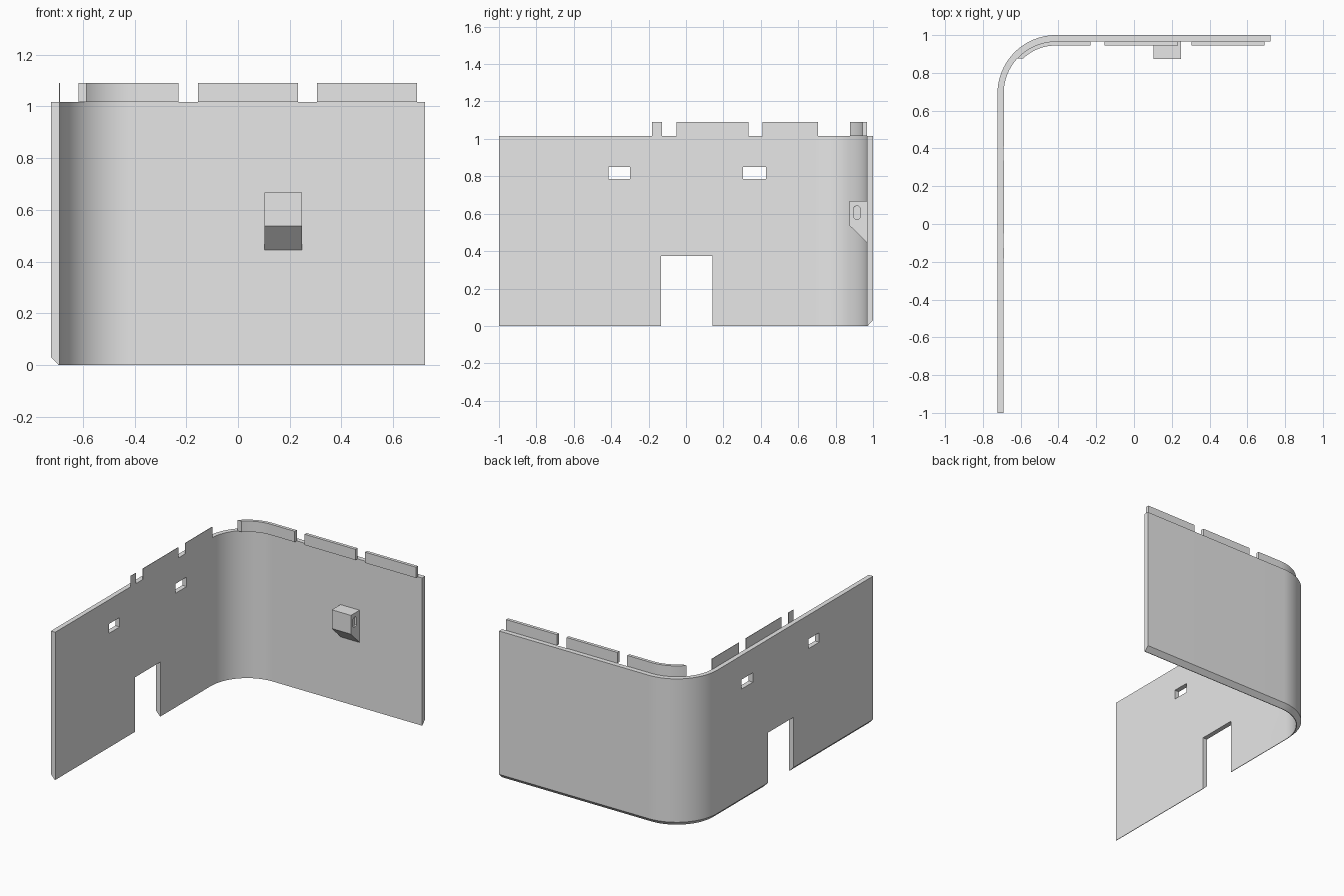
import bpy, bmesh, math
from mathutils import Vector

cube = bpy.data.objects.get("Cube")
if cube:
    bpy.data.objects.remove(cube, do_unlink=True)

grey = bpy.data.materials.new("plain grey")
grey.use_nodes = True
grey.diffuse_color = (0.8, 0.8, 0.8, 1)
grey.node_tree.nodes["Principled BSDF"].inputs["Base Color"].default_value = (0.8, 0.8, 0.8, 1)

HALF_X, TOP, THICK = 0.723, 1.016, 0.033
R_OUT = 0.31
R_IN = R_OUT - THICK
CX, CY = -HALF_X + R_OUT, 1 - R_OUT
IN_X, IN_Y = -HALF_X + THICK, 1 - THICK
CREST = 1.09


def finish(name, bm):
    bmesh.ops.recalc_face_normals(bm, faces=bm.faces)
    mesh = bpy.data.meshes.new(name)
    bm.to_mesh(mesh)
    bm.free()
    mesh.materials.append(grey)
    obj = bpy.data.objects.new(name, mesh)
    bpy.context.collection.objects.link(obj)
    return obj


def prism(name, outline, step):
    """Extrude a closed outline of 3D points along a vector."""
    bm = bmesh.new()
    face = bm.faces.new([bm.verts.new(p) for p in outline])
    ext = bmesh.ops.extrude_face_region(bm, geom=[face])
    verts = [v for v in ext["geom"] if isinstance(v, bmesh.types.BMVert)]
    bmesh.ops.translate(bm, verts=verts, vec=step)
    return finish(name, bm)


def box(name, x0, x1, y0, y1, z0, z1):
    return prism(name, [(x0, y0, z0), (x1, y0, z0), (x1, y1, z0), (x0, y1, z0)], (0, 0, z1 - z0))


def cut(obj, cutter):
    cutter.hide_render = True
    mod = obj.modifiers.new("cut", "BOOLEAN")
    mod.operation = "DIFFERENCE"
    mod.solver = "EXACT"
    mod.object = cutter
    bpy.context.view_layer.objects.active = obj
    bpy.ops.object.modifier_apply(modifier=mod.name)
    bpy.data.objects.remove(cutter, do_unlink=True)


def smooth(obj):
    bpy.ops.object.select_all(action="DESELECT")
    obj.select_set(True)
    bpy.context.view_layer.objects.active = obj
    bpy.ops.object.shade_smooth_by_angle(angle=math.radians(25))


def arc(radius, start, end, count):
    angles = [start + (end - start) * i / count for i in range(count + 1)]
    return [(CX - radius * math.cos(a), CY + radius * math.sin(a)) for a in angles]


# Wall: section with a bevelled outer foot, swept round the corner
QUARTER = math.pi / 2
section = [(0, 0), (0.004, 0), (THICK, 0.03), (THICK, TOP), (0, TOP)]
bm = bmesh.new()
rings = []
for offset, z in section:
    r = R_IN + offset
    path = [(CX - r, -1)] + arc(r, 0, QUARTER, 24) + [(HALF_X, CY + r)]
    rings.append([bm.verts.new((x, y, z)) for x, y in path])
for a, b in zip(rings, rings[1:] + rings[:1]):
    for i in range(len(a) - 1):
        bm.faces.new((a[i], a[i + 1], b[i + 1], b[i]))
for end in (0, -1):
    bm.faces.new([ring[end] for ring in rings])
wall = finish("corner_wall", bm)

# Doorway and two window slots in the side wall
for y0, y1, z0, z1 in ((-0.135, 0.143, -0.1, 0.375),
                       (-0.415, -0.3, 0.785, 0.85),
                       (0.305, 0.427, 0.785, 0.85)):
    cut(wall, box("opening_cutter", -0.9, -0.5, y0, y1, z0, z1))
smooth(wall)

# Thin crest plates on the side wall
for i, (y0, y1) in enumerate(((-0.182, -0.127), (-0.05, 0.335), (0.41, 0.705))):
    box(f"side_crest_{i + 1}", IN_X - 0.002, IN_X + 0.001, y0, y1, TOP, CREST)

# Crest plates on the back wall
PLATE = 0.022
for i, (x0, x1) in enumerate(((-0.155, 0.232), (0.305, 0.692))):
    box(f"back_crest_{i + 1}", x0, x1, IN_Y - PLATE, IN_Y, TOP, CREST)

# Curved crest plate following the corner, cut square at its end
END_Y = 0.877
far, near = R_IN, R_IN - PLATE
outer = arc(far, math.asin((END_Y - CY) / far), QUARTER, 12)
inner = arc(near, math.asin((END_Y - CY) / near), QUARTER, 12)
outline = outer + [(-0.23, IN_Y), (-0.23, IN_Y - PLATE)] + inner[::-1]
smooth(prism("corner_crest", [(x, y, TOP) for x, y in outline], (0, 0, CREST - TOP)))

# Wall box with a sloping underside and a recessed slot in one side
X0, X1, FRONT = 0.103, 0.248, 0.873
side = [(IN_Y, 0.445), (IN_Y, 0.667), (FRONT, 0.667), (FRONT, 0.538)]
wall_box = prism("wall_box", [(X0, y, z) for y, z in side], (X1 - X0, 0, 0))
slot = []
for sy, sz in ((1, 1), (-1, 1), (-1, -1), (1, -1)):
    corner = [(0.017, 0.026), (0.009, 0.034)]
    if sy * sz < 0:
        corner.reverse()
    slot += [Vector((X1 - 0.012, 0.914 + sy * y, 0.606 + sz * z)) for y, z in corner]
cut(wall_box, prism("slot_cutter", slot, (0.05, 0, 0)))
